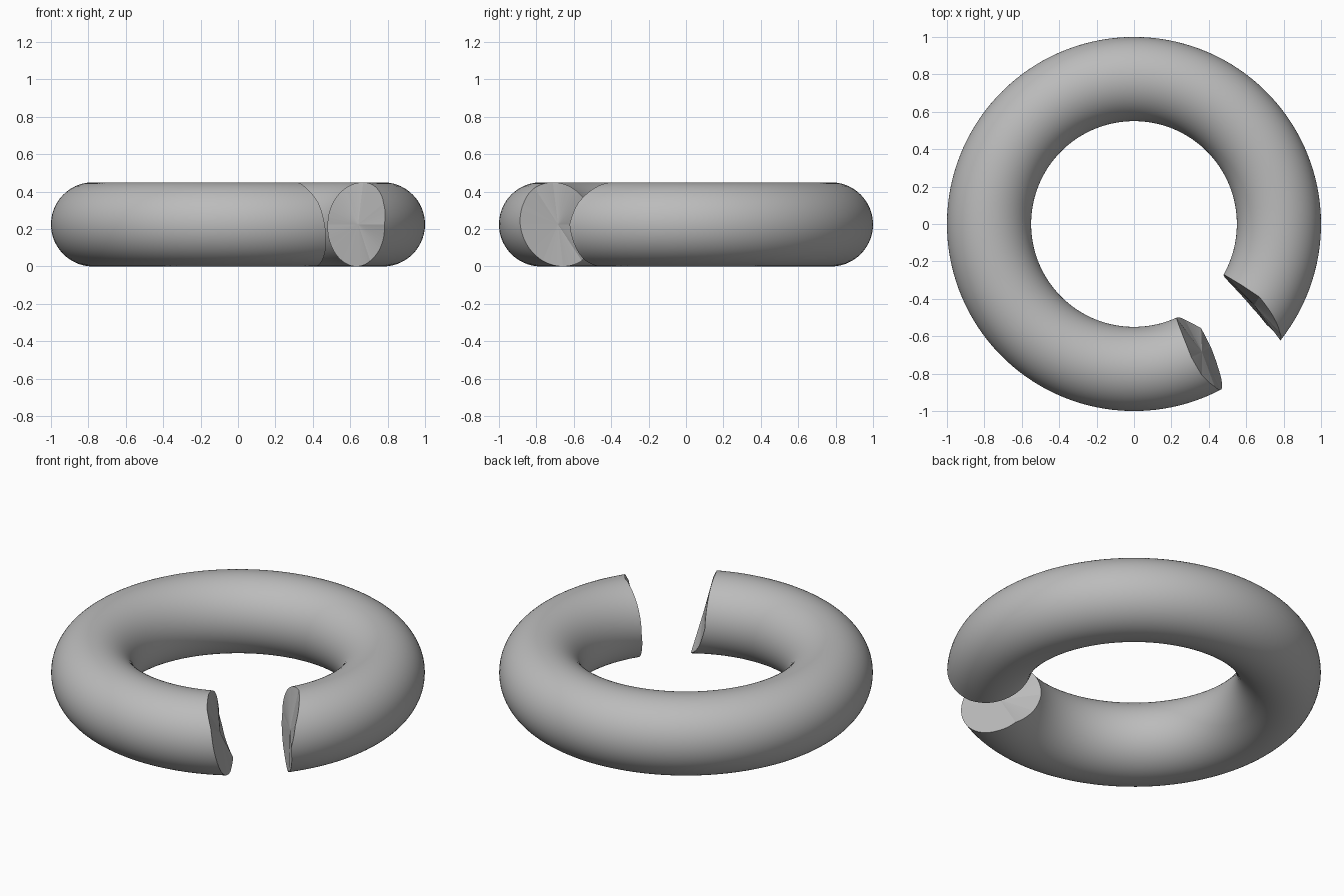
import bpy, bmesh, math

if "Cube" in bpy.data.objects:
    bpy.data.objects.remove(bpy.data.objects["Cube"])

MAJOR, MINOR = 0.775, 0.225
SEGS, SIDES = 128, 72

# Angle round the ring (degrees) of each broken rim, every 30 degrees round
# the tube: outside, up over the top, inside, back under the bottom
START = [-38.5, -36.6, -33.4, -30.2, -29.6, -29.4, -29.4, -31.0, -33.0, -35.3, -37.2, -37.8]
END = [-62.4, -63.6, -65.8, -66.7, -66.4, -66.0, -65.5, -62.0, -57.2, -58.0, -59.6, -61.0]


def rim_angle(table, side):
    f = side / SIDES * len(table)
    i = int(f)
    a, b = table[i % len(table)], table[(i + 1) % len(table)]
    return math.radians(a + (b - a) * (f - i))


def point(theta, phi, minor=MINOR):
    r = MAJOR + minor * math.cos(phi)
    return (r * math.cos(theta), r * math.sin(theta), MINOR + minor * math.sin(phi))


bm = bmesh.new()

# Tube, swept between the two broken rims
rings = []
for s in range(SEGS + 1):
    t = s / SEGS
    ring = []
    for k in range(SIDES):
        a = rim_angle(START, k)
        b = rim_angle(END, k) + 2 * math.pi
        ring.append(bm.verts.new(point(a + (b - a) * t, 2 * math.pi * k / SIDES)))
    rings.append(ring)
for r0, r1 in zip(rings, rings[1:]):
    for k in range(SIDES):
        n = (k + 1) % SIDES
        bm.faces.new((r0[k], r0[n], r1[n], r1[k])).smooth = True

# Faceted fracture faces
for ring, angle in ((rings[0], -34.0), (rings[-1], -62.0)):
    centre = bm.verts.new(point(math.radians(angle), 0, 0))
    for k in range(SIDES):
        n = (k + 1) % SIDES
        bm.faces.new((ring[k], ring[n], centre)).smooth = False
        bm.edges.get((ring[k], ring[n])).smooth = False

bmesh.ops.recalc_face_normals(bm, faces=bm.faces)
mesh = bpy.data.meshes.new("broken_ring")
bm.to_mesh(mesh)
bm.free()

grey = bpy.data.materials.new("grey")
grey.diffuse_color = (0.5, 0.5, 0.5, 1)
grey.use_nodes = True
grey.node_tree.nodes["Principled BSDF"].inputs["Base Color"].default_value = grey.diffuse_color
mesh.materials.append(grey)
ring_obj = bpy.data.objects.new("broken_ring", mesh)
bpy.context.collection.objects.link(ring_obj)
